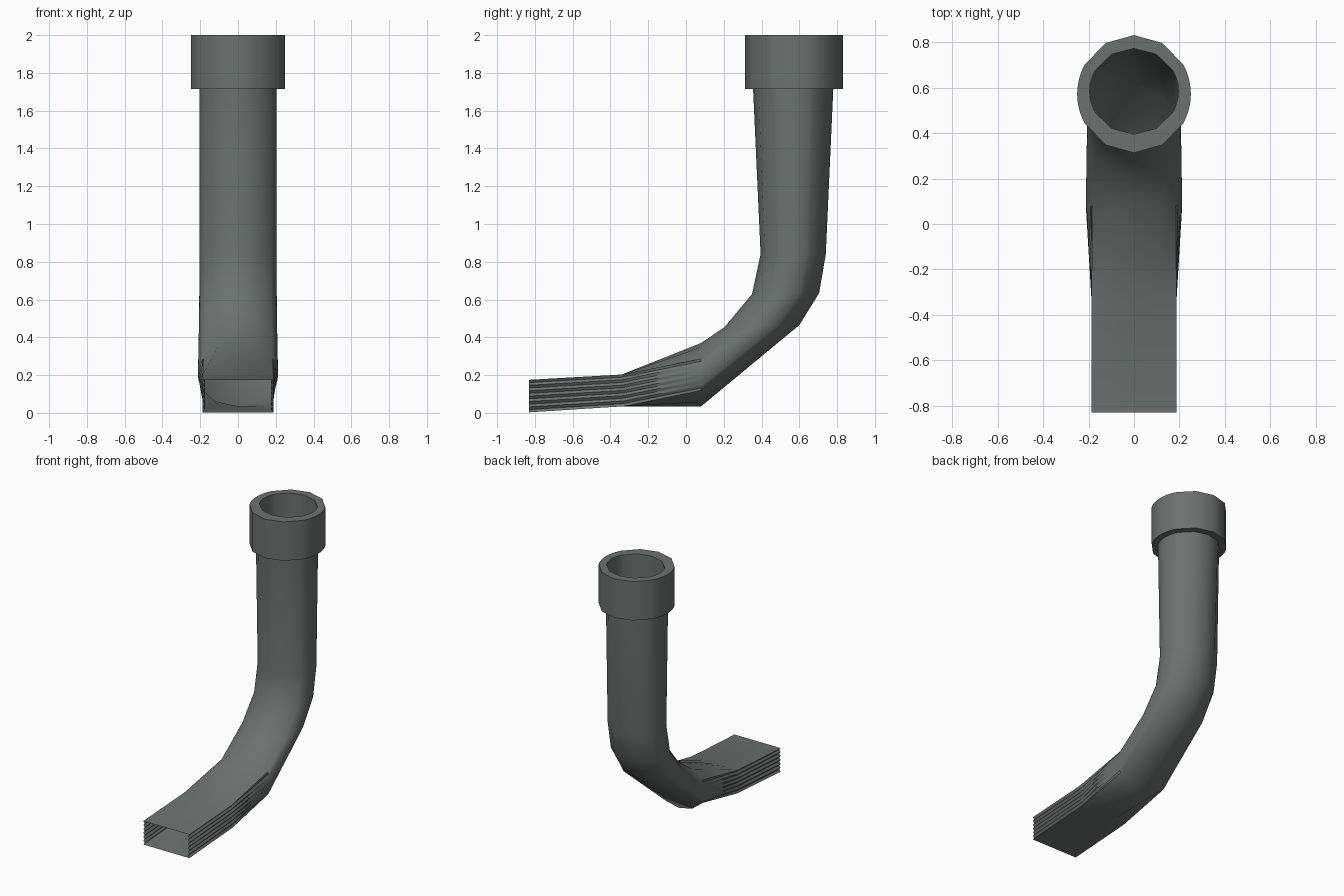
import bpy, bmesh, math

if "Cube" in bpy.data.objects:
    bpy.data.objects.remove(bpy.data.objects["Cube"])

grey = bpy.data.materials.new("dark grey plastic")
grey.diffuse_color = (0.15, 0.165, 0.158, 1)
grey.use_nodes = True
grey.node_tree.nodes["Principled BSDF"].inputs["Base Color"].default_value = grey.diffuse_color

PLEATS = 12  # strips on each pleated side

# ring angles from the inner/top point: wide top and bottom arcs, fine side arcs
side = [60 + 60 * i / PLEATS for i in range(PLEATS + 1)]
half = [0, 30] + side + [150]
ANGLES = half + [180] + [360 - a for a in reversed(half[1:])]


def round_ring(inner, outer, hw):
    """Oval ring between two (y, z) points with half width hw."""
    pts = []
    for a in ANGLES:
        c, s = math.cos(math.radians(a)), math.sin(math.radians(a))
        k = (1 + c) / 2
        pts.append((hw * s, outer[0] + (inner[0] - outer[0]) * k,
                    outer[1] + (inner[1] - outer[1]) * k))
    return pts


def box_ring(top, bottom, hw, depth):
    """Rectangular ring with zigzag pleated sides."""
    pts = []
    for a in ANGLES:
        sign = 1 if a <= 180 else -1
        b = a if a <= 180 else 360 - a
        k = min(max((120 - b) / 60, 0), 1)
        if b < 60:
            x = hw * b / 60
        elif b > 120:
            x = hw * (180 - b) / 60
        else:
            i = round((b - 60) / 60 * PLEATS)
            x = hw - (depth if i % 2 else 0)
        pts.append((sign * x, bottom[0] + (top[0] - bottom[0]) * k,
                    bottom[1] + (top[1] - bottom[1]) * k))
    return pts


def loft(name, rings, closed=False):
    bm = bmesh.new()
    loops = [[bm.verts.new(p) for p in r] for r in rings]
    n = len(ANGLES)
    pairs = list(zip(loops, loops[1:]))
    if closed:
        pairs.append((loops[-1], loops[0]))
    for a, b in pairs:
        for i in range(n):
            j = (i + 1) % n
            bm.faces.new((a[i], a[j], b[j], b[i]))
    bmesh.ops.recalc_face_normals(bm, faces=bm.faces)
    me = bpy.data.meshes.new(name)
    bm.to_mesh(me)
    bm.free()
    me.materials.append(grey)
    ob = bpy.data.objects.new(name, me)
    bpy.context.collection.objects.link(ob)
    bpy.ops.object.select_all(action='DESELECT')
    ob.select_set(True)
    bpy.context.view_layer.objects.active = ob
    bpy.ops.object.shade_smooth_by_angle(angle=math.radians(42))
    return ob


# pipe: flat pleated outlet blending into a round bend and riser
loft("bent_pipe", [
    box_ring((-0.83, 0.175), (-0.83, 0.003), 0.187, 0.012),
    box_ring((-0.34, 0.203), (-0.33, 0.035), 0.187, 0.012),
    round_ring((0.08, 0.37), (0.08, 0.035), 0.212),
    round_ring((0.205, 0.455), (0.60, 0.465), 0.207),
    round_ring((0.35, 0.63), (0.705, 0.635), 0.205),
    round_ring((0.395, 0.84), (0.74, 0.84), 0.205),
    round_ring((0.355, 1.72), (0.78, 1.72), 0.205),
])


# collar: thick socket ring on top of the riser
def collar_ring(r, ry, z):
    return round_ring((0.572 - ry, z), (0.572 + ry, z), r)


def hole_ring(z):
    return round_ring((0.395, z), (0.772, z), 0.195)


loft("socket_collar", [collar_ring(0.25, 0.259, 1.715), collar_ring(0.25, 0.259, 2.0),
                       hole_ring(2.0), hole_ring(1.715)], closed=True)

# lowest point on the ground
for o in bpy.data.objects:
    o.location.z = 0
    for v in o.data.vertices:
        v.co.z = max(v.co.z, 0.0)
